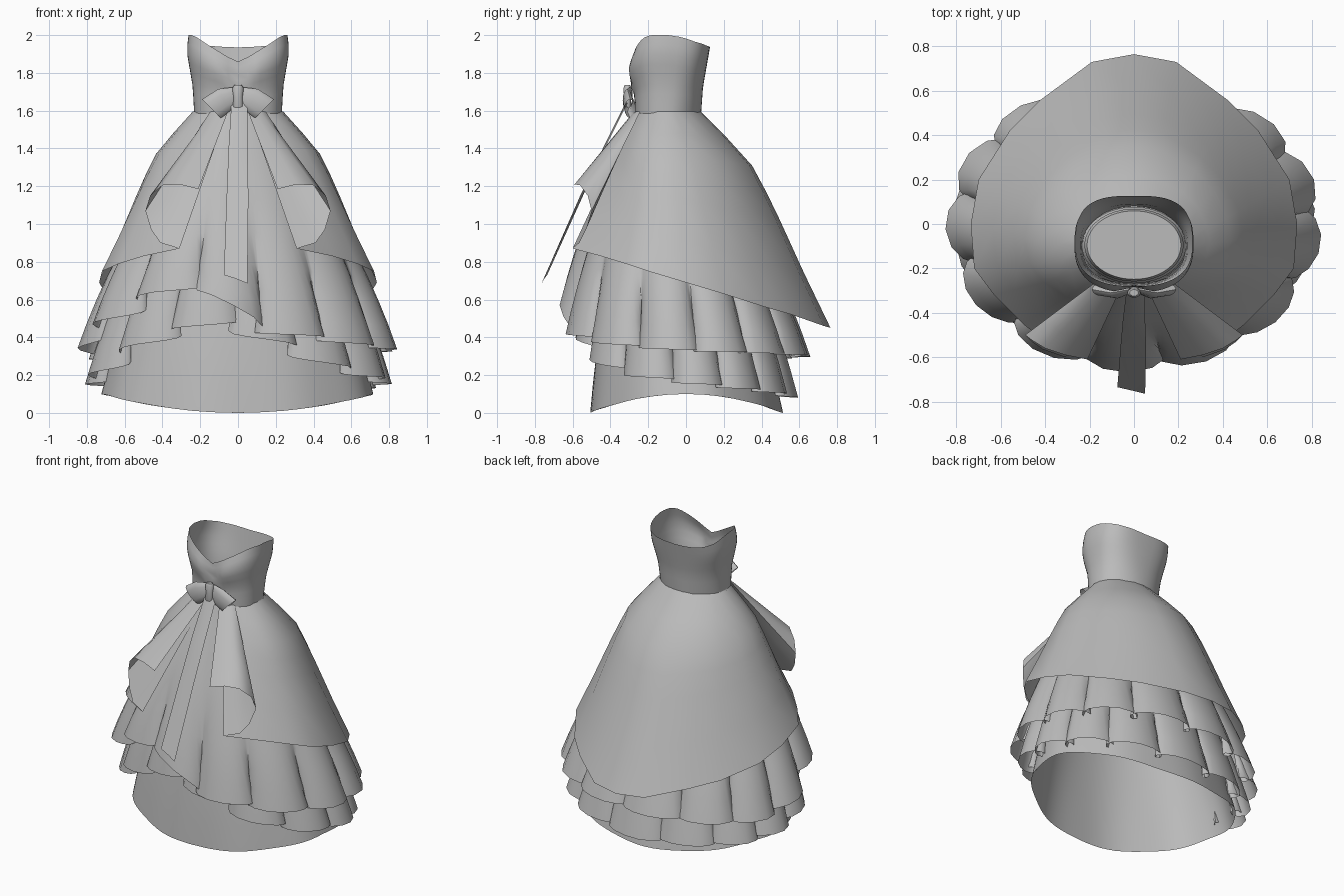
import bpy, bmesh, math
from math import sin, cos, pi, radians

if "Cube" in bpy.data.objects:
    bpy.data.objects.remove(bpy.data.objects["Cube"])

fabric = bpy.data.materials.new("grey_fabric")
fabric.diffuse_color = (0.5, 0.5, 0.5, 1)
fabric.use_nodes = True
fabric.node_tree.nodes["Principled BSDF"].inputs["Base Color"].default_value = fabric.diffuse_color
WAIST_Z, WAIST_Y = 1.595, -0.095


def loft(name, rows, closed=True, cap=False, angle=50):
    """Skin rows of points (top to bottom) with quads."""
    bm = bmesh.new()
    vs = [[bm.verts.new(p) for p in row] for row in rows]
    n = len(rows[0])
    for up, lo in zip(vs, vs[1:]):
        for j in range(n if closed else n - 1):
            k = (j + 1) % n
            bm.faces.new((up[j], lo[j], lo[k], up[k]))
    if cap:
        bm.faces.new(vs[0])
    me = bpy.data.meshes.new(name)
    bm.to_mesh(me)
    bm.free()
    me.materials.append(fabric)
    ob = bpy.data.objects.new(name, me)
    bpy.context.collection.objects.link(ob)
    bpy.context.view_layer.objects.active = ob
    ob.select_set(True)
    bpy.ops.object.shade_smooth_by_angle(angle=radians(angle))
    ob.select_set(False)
    return ob


def interp(keys, x):
    """Piecewise linear lookup in (x, value) pairs."""
    for (x0, v0), (x1, v1) in zip(keys, keys[1:]):
        if x <= x1:
            return v0 + (v1 - v0) * (x - x0) / (x1 - x0)
    return keys[-1][1]


def waist(a, s=1.0):
    """Waist point; angle 0 is the front, growing towards +x."""
    return (0.24 * s * sin(a), WAIST_Y - 0.175 * s * cos(a), WAIST_Z)


# Bodice: strapless tube with a sweetheart neckline
neck = [(0, 1.86), (8, 1.885), (20, 1.92), (35, 1.955), (50, 1.985), (65, 2.0),
        (90, 2.0), (120, 1.965), (150, 1.945), (180, 1.935)]
width = [(0, .232), (.35, .24), (.6, .258), (.8, .272), (1, .262)]
front = [(0, .175), (.35, .178), (.6, .208), (.78, .215), (1, .185)]
back = [(0, .175), (.4, .185), (1, .222)]
rows = []
for i in range(9):
    s = 1 - i / 8
    row = []
    for j in range(48):
        a = 2 * pi * j / 48
        deg = math.degrees(min(a, 2 * pi - a))
        z = WAIST_Z - 0.01 + (interp(neck, deg) - WAIST_Z + 0.01) * s
        e = 0.8 if cos(a) > 0 else 1 - 0.35 * s
        x = interp(width, s) * math.copysign(abs(sin(a)) ** e, sin(a))
        d = interp(front if cos(a) > 0 else back, s)
        d -= 0.03 * max(0, 1 - deg / 14) * sin(pi * min(1, s)) ** 0.5 * (s > .5)
        row.append((x, WAIST_Y - d * math.copysign(abs(cos(a)) ** e, cos(a)), z))
    rows.append(row)
loft("bodice", rows)

# Overskirt: one side of the hem from centre back to the rolled front lapel
# (waist angle, waist scale, bulge, hem point)
half = [
    (180, 1, .11, (0, .765, .45)), (165, 1, .11, (.19, .73, .46)),
    (140, 1, .10, (.42, .56, .52)), (120, 1, .09, (.56, .42, .56)),
    (102, 1, .08, (.70, .20, .63)), (88, 1, .08, (.735, 0, .69)),
    (72, 1, .07, (.72, -.20, .75)), (56, 1, .06, (.63, -.32, .79)),
    (40, 1, .03, (.50, -.45, .83)), (14, 1, 0, (.31, -.60, .87)),
    (20, 1.01, 0, (.41, -.565, .90)), (27, 1.02, 0, (.46, -.53, .97)),
    (36, 1.04, 0, (.49, -.50, 1.07)), (32, 1.06, 0, (.465, -.52, 1.15)),
    (27, 1.08, 0, (.40, -.56, 1.205)), (20, 1.07, 0, (.31, -.59, 1.21)),
    (12, 1.06, 0, (.21, -.61, 1.185))]
columns = half[::-1] + [(-a, s, b, (-p[0], p[1], p[2])) for a, s, b, p in half[1:]]
swell = [(0, 0), (.125, .5), (.25, .9), (.375, .82), (.5, .67), (.75, .3), (1, 0)]
rows = []
for t in (0, .125, .25, .375, .5, .75, 1):
    row = []
    for a, s, b, h in columns:
        w = waist(radians(a), s)
        r = math.hypot(h[0], h[1])
        k = b * interp(swell, t) / r
        row.append((w[0] + (h[0] - w[0]) * t + h[0] * k,
                    w[1] + (h[1] - w[1]) * t + h[1] * k,
                    w[2] + (h[2] - w[2]) * t))
    rows.append(row)
loft("overskirt", rows, closed=False)


# Ruffled tiers: elliptical cones whose hems tuck into uneven pleats
def tier(name, rx, ry, hem, scale, pleats=13, phase=24, depth=.17, cap=False):
    n = pleats * 10
    ruffled = depth > .05
    rows = []
    for t in (0, .2, .4, .55, .7, .8, .9, 1):
        row = []
        f = max(0, (t - .25) / .75) ** 1.8
        for j in range(n):
            u = -pi + 2 * pi * j / n
            q = pleats * (u - radians(phase)) + (.5 * sin(3 * u) if ruffled else 0)
            a = u + f * (1.75 / pleats if ruffled else 0) * sin(q)
            m = 1 - f * depth * (1 - cos(q)) / 2
            z = interp(hem, math.degrees(u))
            w = waist(a, scale)
            swell = 1 + .22 * t * (1 - t)
            row.append(((w[0] + (rx * sin(a) * m - w[0]) * t) * swell,
                        (w[1] + (-ry * cos(a) * m - w[1]) * t) * swell,
                        WAIST_Z + (z - WAIST_Z) * t))
        rows.append(row)
    loft(name, rows, cap=cap, angle=60)


tier("upper_ruffle", .85, .67,
     [(-180, .30), (-120, .28), (-100, .29), (-85, .36), (-68, .45), (-50, .53),
      (-30, .64), (-13, .69), (-5, .62), (3, .44), (24, .41), (54, .36),
      (90, .33), (120, .32), (180, .30)], .97)
tier("lower_ruffle", .82, .595,
     [(-180, .08), (-120, .12), (-80, .18), (-60, .26), (-42, .36), (-25, .43),
      (-5, .49), (5, .42), (20, .34), (40, .25), (60, .20), (90, .16),
      (120, .13), (180, .08)], .92, phase=12)
base_hem = [(d, .1 * sin(radians(d)) ** 2) for d in range(-180, 181, 10)]
tier("base_skirt", .725, .515, base_hem, .88, pleats=9, depth=.02, cap=True)


# Bow: two flattened, drooping loops, a knot and a hanging tail
def bow_ring(side, cx, cy, cz, ux, uz, thick):
    return [(side * (cx + ux * cos(q)), cy + thick * sin(q), cz + uz * cos(q))
            for q in (2 * pi * k / 12 for k in range(12))]


for side, label in ((1, "right"), (-1, "left")):
    loft("bow_loop_" + label, [
        bow_ring(side, .01, -.295, 1.68, .01, .045, .012),
        bow_ring(side, .075, -.31, 1.655, .03, .06, .025),
        bow_ring(side, .14, -.295, 1.61, .05, .05, .03)][::side])

loft("bow_knot", [[(r * cos(q), -.31 + .75 * r * sin(q), z)
                   for q in (2 * pi * k / 10 for k in range(10))]
                  for r, z in ((.02, 1.735), (.03, 1.72), (.025, 1.67),
                               (.03, 1.62), (.02, 1.60))], cap=True)

loft("bow_tail", [
    [(-.035, -.31, 1.64), (0, -.32, 1.64), (.05, -.31, 1.64)],
    [(-.05, -.43, 1.40), (0, -.44, 1.40), (.05, -.43, 1.40)],
    [(-.06, -.545, 1.15), (-.005, -.55, 1.15), (.055, -.56, 1.15)],
    [(-.075, -.735, .73), (-.01, -.75, .71), (.05, -.765, .685)]], closed=False)
